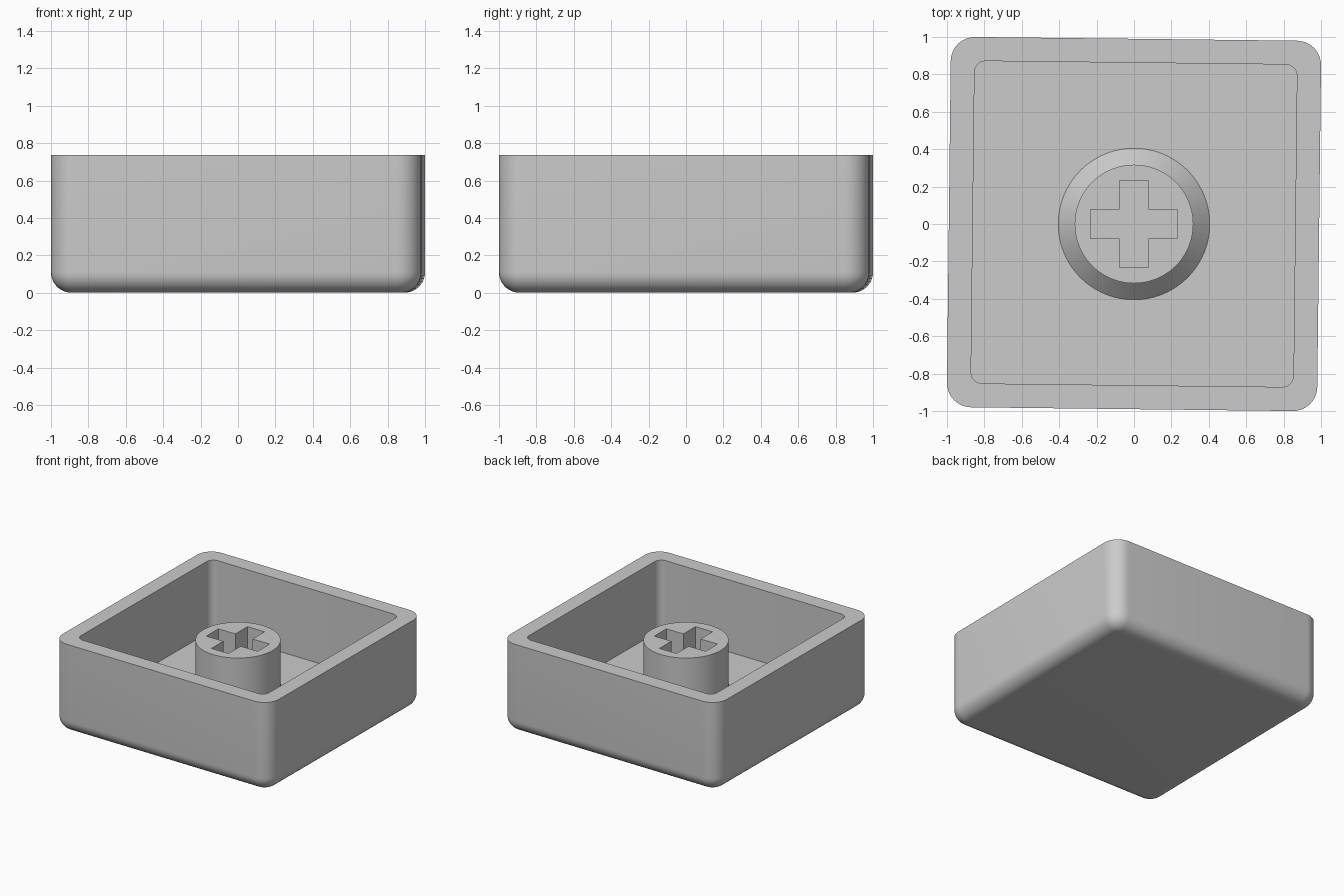
import bpy, bmesh, math

if "Cube" in bpy.data.objects:
    bpy.data.objects.remove(bpy.data.objects["Cube"])

HALF, CORNER, FILLET = 0.99, 0.13, 0.11      # outer tray
INNER, INNER_CORNER = 0.862, 0.06            # cavity
RIM_Z, FLOOR_Z, STEM_Z = 0.737, 0.145, 0.63
TWIST = math.radians(-0.66)

grey = bpy.data.materials.new("plain_grey")
grey.diffuse_color = (0.6, 0.6, 0.6, 1)
grey.use_nodes = True
grey.node_tree.nodes["Principled BSDF"].inputs["Base Color"].default_value = grey.diffuse_color


def rounded_square(half, radius, segments=10):
    pts = []
    for q in range(4):
        mid = math.pi / 4 + q * math.pi / 2
        cx = math.copysign(half - radius, math.cos(mid))
        cy = math.copysign(half - radius, math.sin(mid))
        for i in range(segments + 1):
            a = (q + i / segments) * math.pi / 2
            pts.append((cx + radius * math.cos(a), cy + radius * math.sin(a)))
    return pts


def circle(radius, n=96):
    return [(radius * math.cos(2 * math.pi * i / n), radius * math.sin(2 * math.pi * i / n)) for i in range(n)]


def add_ring(bm, pts, z):
    return [bm.verts.new((x, y, z)) for x, y in pts]


def bridge(bm, a, b):
    n = len(a)
    for i in range(n):
        j = (i + 1) % n
        bm.faces.new((a[i], a[j], b[j], b[i]))


def finish(bm, name):
    mesh = bpy.data.meshes.new(name)
    bm.to_mesh(mesh)
    bm.free()
    mesh.materials.append(grey)
    obj = bpy.data.objects.new(name, mesh)
    bpy.context.collection.objects.link(obj)
    bpy.ops.object.select_all(action='DESELECT')
    obj.select_set(True)
    bpy.context.view_layer.objects.active = obj
    bpy.ops.object.shade_smooth_by_angle(angle=math.radians(30))
    return obj


# Tray: filleted underside, straight walls, flat rim, square cavity
bm = bmesh.new()
rings = []
for i in range(11):
    a = i / 10 * math.pi / 2
    inset = FILLET * (1 - math.sin(a))
    rings.append(add_ring(bm, rounded_square(HALF - inset, CORNER - inset), FILLET * (1 - math.cos(a))))
rings.append(add_ring(bm, rounded_square(HALF, CORNER), RIM_Z))
rings.append(add_ring(bm, rounded_square(INNER, INNER_CORNER), RIM_Z))
rings.append(add_ring(bm, rounded_square(INNER, INNER_CORNER), FLOOR_Z))
for lower, upper in zip(rings, rings[1:]):
    bridge(bm, lower, upper)
bm.faces.new(rings[0][::-1])
bm.faces.new(rings[-1])
tray = finish(bm, "tray")
tray.rotation_euler.z = TWIST

# Stem: round post with a chamfered foot and a cross-shaped socket
bm = bmesh.new()
foot = add_ring(bm, circle(0.405), FLOOR_Z)
neck = add_ring(bm, circle(0.317), FLOOR_Z + 0.088)
top = add_ring(bm, circle(0.317), STEM_Z)
bridge(bm, foot, neck)
bridge(bm, neck, top)
arm, w = 0.233, 0.078
cross = []
for c, s in ((1, 0), (0, 1), (-1, 0), (0, -1)):
    cross += [(x * c - y * s, x * s + y * c) for x, y in ((arm, -w), (arm, w), (w, w))]
socket_top = add_ring(bm, cross, STEM_Z)
socket_floor = add_ring(bm, cross, FLOOR_Z)
bridge(bm, socket_top, socket_floor)
edges = [bm.edges.get((r[i - 1], r[i])) for r in (top, socket_top) for i in range(len(r))]
bmesh.ops.triangle_fill(bm, edges=edges, use_beauty=True, normal=(0, 0, 1))
bmesh.ops.recalc_face_normals(bm, faces=bm.faces)
finish(bm, "stem")
